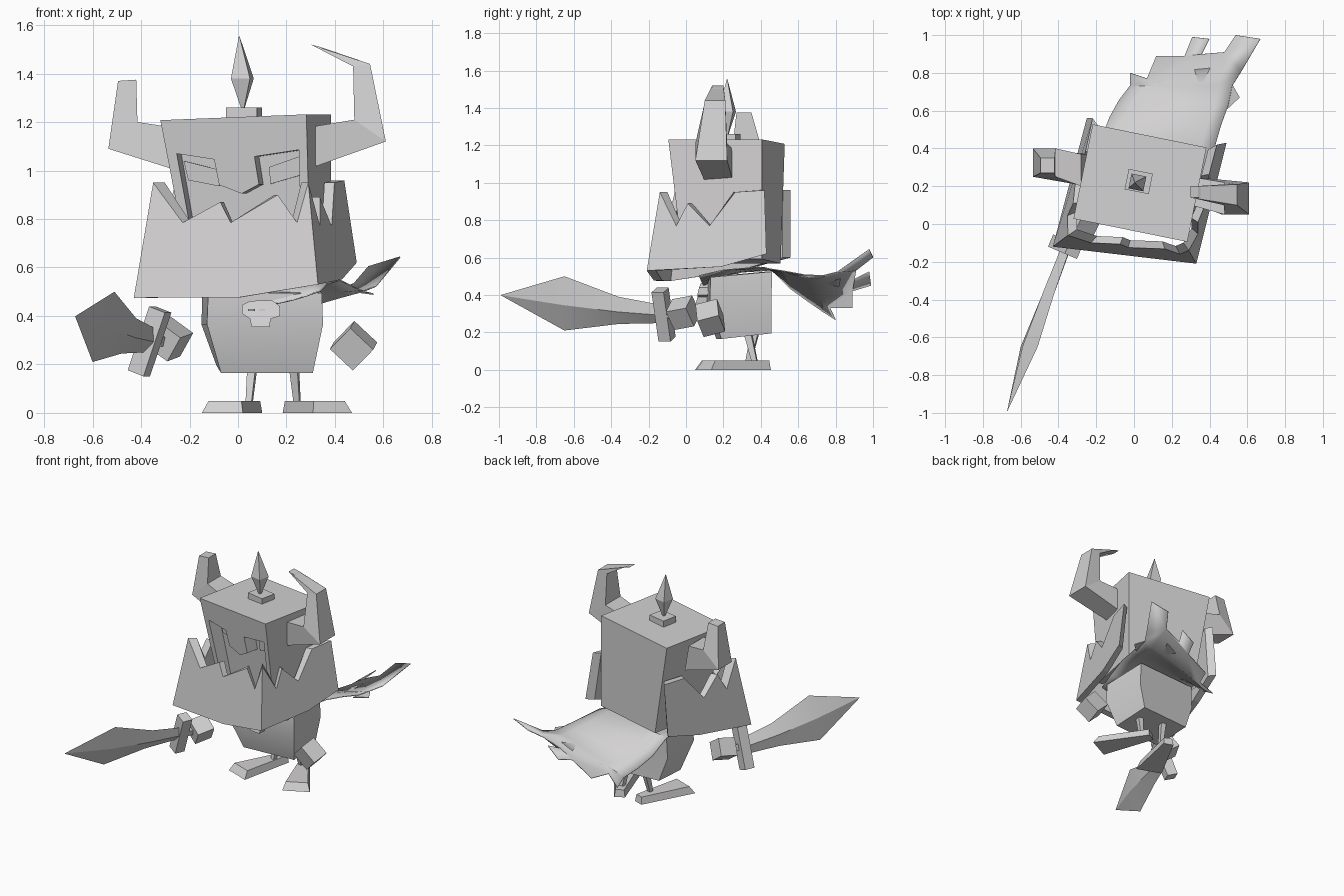
import bpy, bmesh, math
from mathutils import Vector, Matrix, Euler

cube = bpy.data.objects.get("Cube")
if cube:
    bpy.data.objects.remove(cube, do_unlink=True)

grey = bpy.data.materials.new("plain_grey")
grey.use_nodes = True
grey.diffuse_color = (0.65, 0.64, 0.64, 1)
grey.node_tree.nodes["Principled BSDF"].inputs["Base Color"].default_value = grey.diffuse_color

TURN = math.radians(-11.5)


def finish(name, bm, smooth=None):
    bmesh.ops.recalc_face_normals(bm, faces=bm.faces[:])
    mesh = bpy.data.meshes.new(name)
    bm.to_mesh(mesh)
    bm.free()
    mesh.materials.append(grey)
    obj = bpy.data.objects.new(name, mesh)
    bpy.context.collection.objects.link(obj)
    if smooth:
        bpy.ops.object.select_all(action='DESELECT')
        obj.select_set(True)
        bpy.context.view_layer.objects.active = obj
        bpy.ops.object.shade_smooth_by_angle(angle=math.radians(smooth))
    return obj


def loft(name, sections, smooth=None):
    """Skin closed sections of equal point count and cap both ends."""
    bm = bmesh.new()
    rings = [[bm.verts.new(p) for p in s] for s in sections]
    for a, b in zip(rings, rings[1:]):
        for i in range(len(a)):
            j = (i + 1) % len(a)
            bm.faces.new((a[i], a[j], b[j], b[i]))
    bm.faces.new(rings[0])
    bm.faces.new(rings[-1])
    return finish(name, bm, smooth)


def rect(cx, cy, z, hx, hy, turn=TURN, tilt=0):
    rot = Matrix.Rotation(turn, 3, 'Z')
    return [Vector((cx, cy, z)) + rot @ Vector((sx * hx, sy * hy, tilt * sy))
            for sx, sy in ((-1, -1), (1, -1), (1, 1), (-1, 1))]


def block(name, centre, size, euler):
    bm = bmesh.new()
    m = Matrix.Translation(centre) @ Euler(euler).to_matrix().to_4x4() @ Matrix.Diagonal((*size, 1))
    bmesh.ops.create_cube(bm, size=1, matrix=m)
    return finish(name, bm)


# Helmet: tapered turned box, with a front frame cut around the face
def helm(u, v, z):
    k = (1.22 - z) / 0.64
    x0, x1 = -0.315 + 0.11 * k, 0.3
    y0, y1 = -0.26 + 0.08 * k, 0.25
    p = Vector((x0 + (x1 - x0) * (u + 1) / 2, y0 + (y1 - y0) * (v + 1) / 2, z + 0.012 * u))
    return Matrix.Rotation(TURN, 3, 'Z') @ p + Vector((0.04, 0.22, 0))


FACE = -0.62
loft("helmet_shell", [[helm(u, v, z) for u, v in ((-1, FACE), (1, FACE), (1, 1), (-1, 1))]
                      for z in (0.58, 1.22)])
frame = [(-1, 0.58), (-1, 1.22), (1, 1.22), (1, 0.58), (0.86, 0.58), (0.88, 1.075),
         (0.24, 1.055), (0.27, 0.94), (0, 0.905), (-0.32, 0.945), (-0.34, 1.05),
         (-0.86, 1.08), (-0.86, 0.58)]
loft("helmet_face_frame", [[helm(u, v, z) for u, z in frame] for v in (-1, FACE)])
for side, label in ((-1, "right"), (1, "left")):
    eye = [(0.84, 1.05), (0.38, 1.01), (0.38, 0.94), (0.82, 0.97)]
    loft(label + "_eye", [[helm(u * side, v, z) for u, z in eye]
                          for v in (FACE - 0.03, FACE + 0.01)])

# Flared jaw guard: three toothed panels with mitred corners
low = [Vector(p) for p in ((-0.25, 0.56, 0.6), (-0.43, -0.12, 0.475),
                           (0.33, -0.21, 0.53), (0.49, 0.43, 0.62))]
top = [Vector(p) for p in ((-0.22, 0.56, 0.95), (-0.35, -0.06, 0.95),
                           (0.29, -0.14, 0.95), (0.44, 0.42, 0.95))]
front_teeth = [(0, 0.95), (0.22, 0.785), (0.44, 0.87), (0.51, 0.785),
               (0.8, 0.9), (0.91, 0.785), (1, 0.95)]
side_teeth = [(0, 0.95), (0.2, 0.77), (0.28, 0.89), (0.5, 0.77), (0.72, 0.95), (1, 0.96)]


def inward(p):
    return Vector((0.05 + (p.x - 0.05) * 0.88, 0.2 + (p.y - 0.2) * 0.88, p.z))


def jaw_panel(name, a, b, teeth, sag_at, sag):
    dip = low[a].lerp(low[b], sag_at)
    dip.z -= sag
    outer = [low[b], dip, low[a]]
    for f, z in teeth:
        base, tip = low[a].lerp(low[b], f), top[a].lerp(top[b], f)
        outer.append(base.lerp(tip, (z - base.z) / (tip.z - base.z)))
    loft(name, [outer, [inward(p) for p in outer]])


jaw_panel("jaw_guard_front", 1, 2, front_teeth, 0.57, 0.03)
jaw_panel("jaw_guard_left", 2, 3, side_teeth, 0.62, 0.035)
jaw_panel("jaw_guard_right", 1, 0, side_teeth, 0.62, 0.02)


# Horns: each section is outer x, z, inner x, z, then front and back y
def horn(name, rows):
    loft(name, [[(xo, y0, zo), (xi, y0, zi), (xi, y1, zi), (xo, y1, zo)]
                for xo, zo, xi, zi, y0, y1 in rows])


horn("left_horn", [(0.3, 1.01, 0.3, 1.18, 0.1, 0.25), (0.61, 1.12, 0.48, 1.21, 0.05, 0.22),
                   (0.545, 1.44, 0.475, 1.43, 0.1, 0.21), (0.3, 1.52, 0.34, 1.51, 0.14, 0.2)])
horn("right_horn", [(-0.25, 1.0, -0.28, 1.18, 0.2, 0.37), (-0.535, 1.09, -0.415, 1.2, 0.25, 0.4),
                    (-0.495, 1.37, -0.42, 1.375, 0.27, 0.35)])

# Crest on the crown
loft("crest_base", [rect(0.025, 0.225, z, 0.065, 0.055) for z in (1.21, 1.26)])
loft("crest_spike", [rect(0.02, 0.22, 1.25, 0.004, 0.004), rect(0.018, 0.22, 1.38, 0.04, 0.04),
                     rect(0.005, 0.22, 1.555, 0.001, 0.001)])

# Body and belt buckle
LEAN = math.radians(4)
loft("body", [rect(0.11, 0.31, 0.18, 0.19, 0.135, LEAN, 0.015),
              rect(0.1, 0.275, 0.365, 0.24, 0.165, LEAN),
              rect(0.1, 0.28, 0.51, 0.235, 0.165, LEAN, 0.015)], smooth=25)
buckle = [(0.017, 0.445), (0.05, 0.462), (0.14, 0.465), (0.173, 0.44), (0.173, 0.4),
          (0.135, 0.388), (0.13, 0.355), (0.055, 0.355), (0.05, 0.388), (0.017, 0.41)]
loft("belt_buckle", [[(x, y - 0.1 * (x - 0.1) + 0.25 * (z - 0.41), z) for x, z in buckle]
                     for y in (0.07, 0.14)])
for x in (0.055, 0.1):
    block("buckle_eye", (x, 0.075, 0.425), (0.025, 0.012, 0.008), (0, 0, TURN / 2))

# Legs and wedge feet turned outward
for label, side, x, angle in (("right", -1, 0.045, 20), ("left", 1, 0.245, 27)):
    loft(label + "_leg", [rect(x - side * 0.015 * k, 0.35 + side * 0.02 * (1 - 2 * k), 0.03 + 0.17 * k,
                               0.012 + 0.006 * k, 0.014 + 0.006 * k) for k in (0, 1)])
    aim = Matrix.Rotation(side * math.radians(angle), 3, 'Z')
    sections = []
    for z, grow in ((0, 1), (0.05, 0.8)):
        outline = [(-0.035, 0.065), (0.035, 0.065), (0.09, -0.32), (-0.09, -0.32)]
        sections.append([Vector((x, 0.38, z)) + aim @ Vector((px * grow, py * (grow + 1) / 2, 0))
                         for px, py in outline])
    loft(label + "_foot", sections)

# Floating hands
block("left_hand", (0.477, 0.13, 0.277), (0.13, 0.12, 0.125), (0.35, 0.75, 0.1))
block("right_hand", (-0.285, -0.015, 0.305), (0.12, 0.12, 0.12), (0.2, 0.6, -0.35))

# Sword: grip, guard and diamond-section blade
block("sword_grip", (-0.325, -0.07, 0.3), (0.04, 0.12, 0.04), (0, 0.3, -0.4))
block("sword_guard", (-0.365, -0.12, 0.295), (0.075, 0.07, 0.28), (0, 0.35, -0.4))


def blade_section(upper, lower, thick):
    u, w = Vector(upper), Vector(lower)
    mid, n = (u + w) / 2, Vector((0.92, -0.28, -0.25)) * thick
    return [u, mid + n, w, mid - n]


loft("sword_blade", [blade_section((-0.335, -0.12, 0.345), (-0.38, -0.12, 0.25), 0.025),
                     blade_section((-0.42, -0.36, 0.39), (-0.48, -0.36, 0.245), 0.03),
                     blade_section((-0.51, -0.65, 0.5), (-0.6, -0.65, 0.21), 0.035),
                     blade_section((-0.67, -0.99, 0.4), (-0.672, -0.99, 0.398), 0.001)], smooth=20)

# Cape: mantle over the shoulders, bowed sheet and ragged hem
rows = [((-0.1, 0.13, 0.47), (0.34, 0.07, 0.5), -0.04), ((-0.17, 0.3, 0.52), (0.37, 0.2, 0.53), 0),
        ((-0.17, 0.46, 0.53), (0.42, 0.38, 0.545), 0.005),
        ((-0.13, 0.56, 0.43), (0.46, 0.52, 0.525), 0.025),
        ((-0.08, 0.65, 0.365), (0.5, 0.63, 0.505), 0.025),
        ((-0.02, 0.73, 0.31), (0.52, 0.73, 0.5), 0.015)]
hem = [(0.57, 0.81, 0.52), (0.67, 0.98, 0.64), (0.54, 1.0, 0.6), (0.48, 0.91, 0.53),
       (0.36, 0.9, 0.48), (0.4, 0.98, 0.52), (0.31, 0.99, 0.45), (0.27, 0.89, 0.42),
       (0.12, 0.89, 0.33), (0.07, 0.77, 0.33), (-0.02, 0.8, 0.265)]
bm = bmesh.new()
COLS = 8
grid = []
for a, b, bow in rows:
    line = []
    for i in range(COLS + 1):
        p = Vector(a).lerp(Vector(b), i / COLS)
        p.z += bow * math.sin(math.pi * i / COLS)
        line.append(bm.verts.new(p))
    grid.append(line)
for r, s in zip(grid, grid[1:]):
    for i in range(COLS):
        bm.faces.new((r[i], r[i + 1], s[i + 1], s[i]))
bm.faces.new(grid[-1] + [bm.verts.new(p) for p in hem])
cape = finish("cape", bm, smooth=40)
solid = cape.modifiers.new("thickness", 'SOLIDIFY')
solid.thickness = 0.006

# Side tatter of the cape
loft("cape_side_tatter", [[(0.485, 0.6, z), (0.56, 0.67, z - 0.01), (0.52, 0.74, z)]
                          for z in (0.497, 0.503)])
